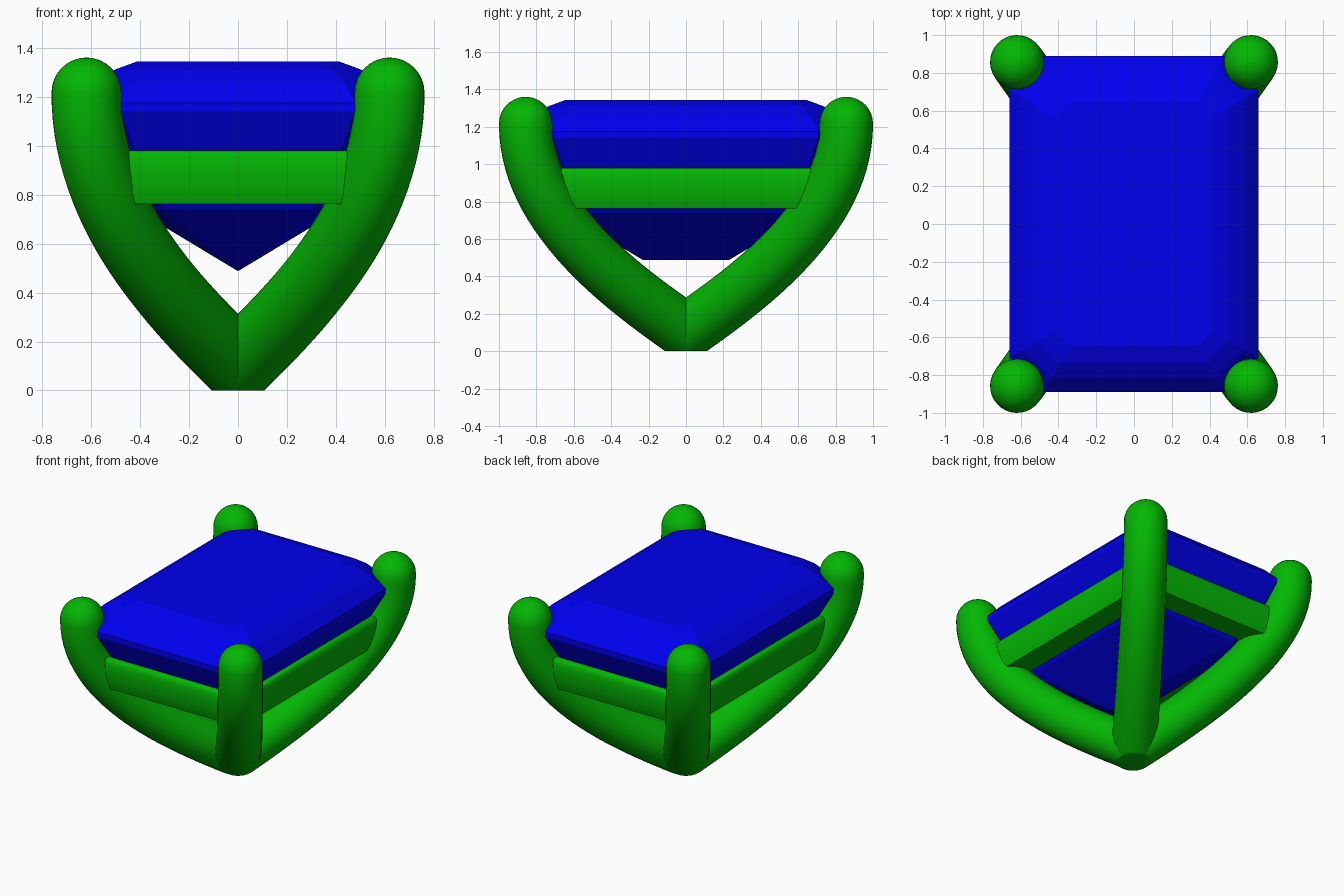
import bpy, bmesh, math
from mathutils import Vector

if "Cube" in bpy.data.objects:
    bpy.data.objects.remove(bpy.data.objects["Cube"])


def material(name, rgb):
    m = bpy.data.materials.new(name)
    m.diffuse_color = (*rgb, 1)
    m.use_nodes = True
    m.node_tree.nodes["Principled BSDF"].inputs["Base Color"].default_value = m.diffuse_color
    return m


GREEN = material("green metal", (0.001, 0.47, 0.001))
BLUE = material("blue gem", (0.0, 0.0, 0.87))


def finish(name, bm, mat, angle=None):
    bmesh.ops.recalc_face_normals(bm, faces=bm.faces)
    me = bpy.data.meshes.new(name)
    bm.to_mesh(me)
    bm.free()
    me.materials.append(mat)
    ob = bpy.data.objects.new(name, me)
    bpy.context.collection.objects.link(ob)
    if angle:
        bpy.ops.object.select_all(action='DESELECT')
        ob.select_set(True)
        bpy.context.view_layer.objects.active = ob
        bpy.ops.object.shade_smooth_by_angle(angle=math.radians(angle))
    return ob


def bridge(bm, rings, closed=False, caps=True):
    vs = [[bm.verts.new(p) for p in r] for r in rings]
    n = len(vs[0])
    pairs = list(zip(vs, vs[1:])) + ([(vs[-1], vs[0])] if closed else [])
    for a, b in pairs:
        for i in range(n):
            j = (i + 1) % n
            bm.faces.new((a[i], a[j], b[j], b[i]))
    if caps and not closed:
        bm.faces.new(vs[0])
        bm.faces.new(vs[-1])


# Step-cut gem: octagonal levels (half width, corner cut, height); depth is wider by a constant
EXTRA = 0.23


def octagon(w, c, z):
    d = w + EXTRA
    return [(w, d - c, z), (w - c, d, z), (c - w, d, z), (-w, d - c, z),
            (-w, c - d, z), (c - w, -d, z), (w - c, -d, z), (w, c - d, z)]


levels = [(0.001, 0.0008, 0.488), (0.42, 0.11, 0.74), (0.56, 0.15, 0.94),
          (0.659, 0.18, 1.14), (0.659, 0.18, 1.175), (0.585, 0.15, 1.255),
          (0.505, 0.115, 1.31), (0.415, 0.08, 1.343)]
bm = bmesh.new()
bridge(bm, [octagon(*l) for l in levels])
finish("gem", bm, BLUE)

# Four curved prongs: slightly tapered round sweeps with domed ends, cut flat at the base
R0, R1, SIDES, STEPS, DOME = 0.150, 0.143, 32, 28, 8
TOP = Vector((0.619, 0.857))
PATH = [(0, 0.105), (0.25, 0.345), (0.619, 0.72), (0.619, 1.217)]


def bezier(t):
    k = ((1 - t) ** 3, 3 * t * (1 - t) ** 2, 3 * t * t * (1 - t), t ** 3)
    s, z = (sum(a * p[i] for a, p in zip(k, PATH)) for i in (0, 1))
    return s / TOP.x, z


def prong(name, sx, sy):
    def point(t):
        s, z = bezier(t)
        return Vector((sx * TOP.x * s, sy * TOP.y * s, z))

    side = Vector((-sy * TOP.y, sx * TOP.x, 0)).normalized()

    def ring(t, a=0):
        tan = (point(t + 0.001) - point(t - 0.001)).normalized()
        nor = side.cross(tan)
        r = R0 + (R1 - R0) * t
        c = point(t) + tan * r * math.sin(a)
        return [c + r * math.cos(a) * (side * math.cos(b) + nor * math.sin(b))
                for b in (2 * math.pi * i / SIDES for i in range(SIDES))]

    dome = [math.pi / 2 * i / DOME for i in range(1, DOME)] + [1.555]
    rings = [ring(0, -a) for a in reversed(dome)]
    rings += [ring(i / STEPS) for i in range(STEPS + 1)]
    rings += [ring(1, a) for a in dome]
    bm = bmesh.new()
    bridge(bm, rings)
    cut = bmesh.ops.bisect_plane(bm, geom=bm.verts[:] + bm.edges[:] + bm.faces[:],
                                 plane_co=(0, 0, 0), plane_no=(0, 0, -1), clear_outer=True)
    edges = [e for e in cut["geom_cut"] if isinstance(e, bmesh.types.BMEdge)]
    bmesh.ops.contextual_create(bm, geom=edges)
    finish(name, bm, GREEN, 40)


for fb, sy in (("front", -1), ("back", 1)):
    for lr, sx in (("left", -1), ("right", 1)):
        prong(f"{fb}_{lr}_prong", sx, sy)

# Rectangular rail joining the prongs: (half depth, height) section with a bowed outer face
section = [(0.60, 0.762), (0.825, 0.762), (0.839, 0.80), (0.849, 0.85), (0.854, 0.90),
           (0.853, 0.945), (0.847, 0.968), (0.832, 0.98), (0.70, 0.98)]
corners = [(1, 1), (-1, 1), (-1, -1), (1, -1)]
bm = bmesh.new()
bridge(bm, [[(sx * (o - EXTRA), sy * o, z) for o, z in section] for sx, sy in corners], closed=True)
finish("rail_frame", bm, GREEN, 40)
